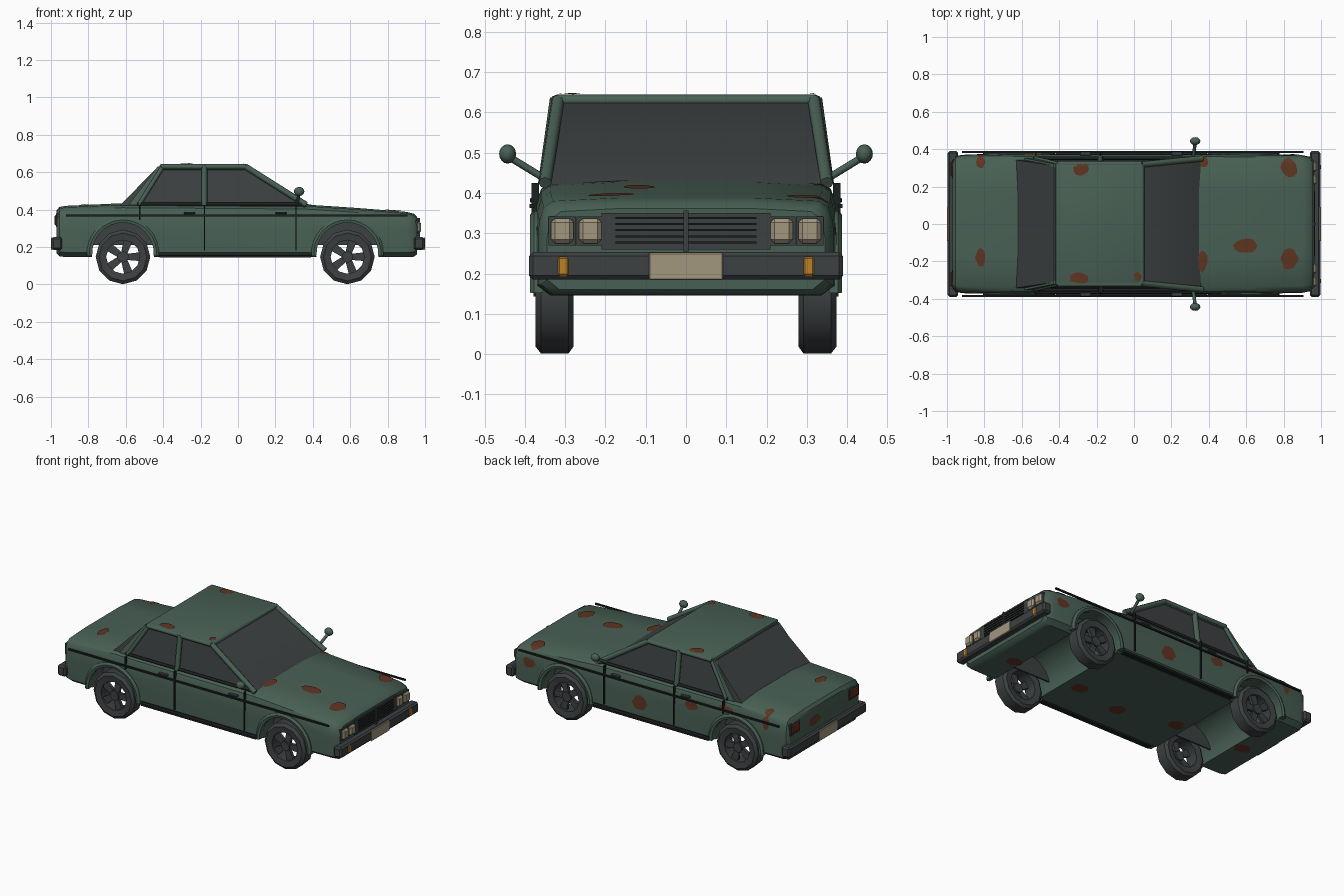
import bpy, bmesh, math, random
from mathutils import Vector, Matrix
from mathutils.bvhtree import BVHTree

if "Cube" in bpy.data.objects:
    bpy.data.objects.remove(bpy.data.objects["Cube"])

random.seed(4)

def mat(name, r, g, b):
    m = bpy.data.materials.new(name)
    m.diffuse_color = (r, g, b, 1)
    m.use_nodes = True
    m.node_tree.nodes["Principled BSDF"].inputs["Base Color"].default_value = m.diffuse_color
    return m

GREEN = mat("faded_green", .066, .118, .09)
GREY = mat("dark_grey", .046, .052, .054)
BLACK = mat("trim_black", .012, .014, .015)
CREAM = mat("lamp_cream", .36, .31, .21)
AMBER = mat("amber", .50, .22, .02)
RUST = mat("rust_brown", .115, .036, .016)
RED = mat("tail_red", .13, .025, .016)

def finish(name, bm, material, angle=35):
    bmesh.ops.recalc_face_normals(bm, faces=bm.faces[:])
    me = bpy.data.meshes.new(name)
    bm.to_mesh(me)
    bm.free()
    me.materials.append(material)
    me.shade_smooth()
    me.set_sharp_from_angle(angle=math.radians(angle))
    ob = bpy.data.objects.new(name, me)
    bpy.context.collection.objects.link(ob)
    return ob

def box(name, lo, hi, material, bevel=0, seg=1):
    bm = bmesh.new()
    bmesh.ops.create_cube(bm, size=1)
    for v in bm.verts:
        v.co = Vector([lo[i] + (v.co[i] + .5) * (hi[i] - lo[i]) for i in range(3)])
    if bevel:
        bmesh.ops.bevel(bm, geom=bm.edges[:], offset=bevel, segments=seg, profile=.5, affect='EDGES')
    return finish(name, bm, material)

def rod(name, a, b, r, material, sides=8):
    a, b = Vector(a), Vector(b)
    bm = bmesh.new()
    q = (b - a).to_track_quat('Z', 'Y').to_matrix().to_4x4()
    bmesh.ops.create_cone(bm, cap_ends=True, segments=sides, radius1=r, radius2=r,
                          depth=(b - a).length, matrix=Matrix.Translation((a + b) / 2) @ q)
    return finish(name, bm, material, 50)

def loft(name, rings, material, closed_path=False, angle=35):
    bm = bmesh.new()
    vs = [[bm.verts.new(p) for p in ring] for ring in rings]
    n = len(vs[0])
    for i in range(len(vs) if closed_path else len(vs) - 1):
        a, b = vs[i], vs[(i + 1) % len(vs)]
        for j in range(n):
            bm.faces.new((a[j], a[(j + 1) % n], b[(j + 1) % n], b[j]))
    if not closed_path:
        bm.faces.new(vs[0])
        bm.faces.new(vs[-1])
    return finish(name, bm, material, angle)

def plate(name, pts, s, y_in, y_out, material):
    # side profile (x, z) extruded in y
    return loft(name, [[(x, s * y, z) for x, z in pts] for y in (y_in, y_out)], material)

# Body shell: cross-sections lofted along the length (x, half width, bottom, top)
def section(x, w, zb, zt):
    half = [(.91 * w, zb), (w, zb + .025), (w, .29), (.99 * w, zt - .055),
            (.96 * w, zt - .022), (.90 * w, zt - .006), (.45 * w, zt + .002)]
    return [(x, y, z) for y, z in half] + [(x, -y, z) for y, z in reversed(half)]

body = loft("body_shell", [section(*s) for s in (
    (-.97, .345, .165, .395), (-.955, .362, .15, .412), (-.92, .37, .146, .418),
    (-.62, .375, .146, .432), (.36, .375, .146, .425), (.62, .374, .146, .408),
    (.90, .368, .146, .386), (.94, .36, .148, .376), (.957, .345, .16, .36))], GREEN)

# Roof
roof = box("roof_panel", (-.42, -.328, .613), (.045, .328, .644), GREEN, .012, 2)
rust_bm = bmesh.new()
rust_bm.from_mesh(body.data)
rust_bm.from_mesh(roof.data)
surface = BVHTree.FromBMesh(rust_bm)
rust_bm.free()

# Wheel wells cut right through the body
AXLES = {"front": .585, "rear": -.615}
for x in AXLES.values():
    cut = rod("well_cutter", (x, -.6, .165), (x, .6, .165), .168, GREEN, 32)
    cut.hide_render = True
    mod = body.modifiers.new("well", 'BOOLEAN')
    mod.object, mod.solver = cut, 'EXACT'
    bpy.context.view_layer.objects.active = body
    bpy.ops.object.modifier_apply(modifier=mod.name)
    bpy.data.objects.remove(cut)
body.data.set_sharp_from_angle(angle=math.radians(35))

# Greenhouse glass
def rect(x0, x1, y, z):
    return [(x0, -y, z), (x1, -y, z), (x1, y, z), (x0, y, z)]
loft("window_glass", [rect(-.64, .365, .343, .415), rect(-.428, .045, .312, .628)], GREY)

# Wheels
R, WZ = .146, .147
def wheel(name, x, s):
    prof = [(.090, .285), (.128, .279), (R, .292), (R, .360), (.128, .374), (.090, .368)]
    ang = [math.tau * i / 12 for i in range(12)]
    loft(name + "_tyre", [[(x + r * math.sin(a), s * y, WZ + r * math.cos(a)) for r, y in prof]
                          for a in ang], GREY, True, 40)
    rod(name + "_hub", (x, s * .325, WZ), (x, s * .365, WZ), .03, GREY, 10)
    for k in range(5):
        a = math.tau * k / 5 + .3
        d, t = (math.sin(a), math.cos(a)), (math.cos(a), -math.sin(a))
        pts = [(x + d[0] * r + t[0] * w, WZ + d[1] * r + t[1] * w)
               for r, w in ((.015, -.016), (.098, -.024), (.098, .024), (.015, .016))]
        plate(f"{name}_spoke_{k}", pts, s, .335, .355, GREY)

for end, x in AXLES.items():
    for side, s in (("left", 1), ("right", -1)):
        wheel(f"{end}_{side}_wheel", x, s)
        # Arch flare and inner liner
        arc = [math.radians(-4 + 188 * i / 16) for i in range(17)]
        loft(f"{end}_{side}_arch", [[(x + r * math.cos(a), s * y, .165 + r * math.sin(a))
             for r, y in ((.165, .355), (.165, .384), (.18, .388), (.193, .378), (.193, .355))]
             for a in arc], GREEN)
        a0 = math.asin(.045 / .17)
        seg = [a0 + (math.pi - 2 * a0) * i / 14 for i in range(15)]
        plate(f"{end}_{side}_well_liner", [(x + .17 * math.cos(a), .165 + .17 * math.sin(a))
              for a in seg], s, .245, .255, GREY)

# Parts repeated on both sides
for side, s in (("left", 1), ("right", -1)):
    rod(f"{side}_front_pillar", (.365, s * .35, .425), (.04, s * .318, .63), .016, GREEN)
    rod(f"{side}_middle_pillar", (-.18, s * .352, .42), (-.18, s * .322, .635), .016, GREEN)
    rod(f"{side}_rear_pillar", (-.53, s * .35, .425), (-.40, s * .32, .633), .012, GREEN)
    rod(f"{side}_roof_rail", (-.41, s * .322, .63), (.04, s * .322, .63), .014, GREEN)
    rod(f"{side}_window_sill", (-.54, s * .352, .43), (.36, s * .352, .43), .009, BLACK)
    # Rear quarter panel follows the lean of the cabin side
    quad = [(-.585, .347, .425), (-.52, .347, .425), (-.40, .316, .63), (-.43, .316, .63)]
    loft(f"{side}_quarter_panel", [[(x, s * (y + o), z) for x, y, z in quad]
                                   for o in (-.01, .006)], GREEN)
    # Rub strip, seams, handles, sill strip
    def ybox(name, x0, x1, y0, y1, z0, z1, m, bev=0):
        y0, y1 = sorted((s * y0, s * y1))
        return box(f"{side}_{name}", (x0, y0, z0), (x1, y1, z1), m, bev)
    ybox("rub_strip", -.92, .905, .379, .389, .363, .373, BLACK)
    for i, x in enumerate((-.525, -.18, .31)):
        z0 = .345 if i == 0 else .18
        ybox(f"door_seam_{i}", x - .003, x + .003, .365, .384, z0, .425, BLACK)
    for i, x in enumerate((-.26, .23)):
        ybox(f"door_handle_{i}", x - .03, x + .03, .365, .388, .376, .388, GREY, .003)
    ybox("sill_strip", -.42, .39, .35, .379, .143, .155, BLACK)
    # Mirror
    rod(f"{side}_mirror_arm", (.315, s * .345, .432), (.328, s * .44, .49), .009, GREEN)
    bm = bmesh.new()
    bmesh.ops.create_uvsphere(bm, u_segments=12, v_segments=8, radius=1, matrix=Matrix.Translation(
        (.327, s * .443, .497)) @ Matrix.Diagonal((.028, .021, .024, 1)))
    finish(f"{side}_mirror_head", bm, GREEN, 60)
    # Lamps
    for i, y in enumerate((.307, .238)):
        ybox(f"headlamp_bezel_{i}", .94, .962, y - .034, y + .034, .27, .342, GREY)
        ybox(f"headlamp_{i}", .945, .978, y - .028, y + .028, .275, .337, CREAM, .01)
    ybox("indicator", .98, 1.0, .29, .32, .193, .243, AMBER, .006)
    ybox("tail_lamp_frame", -.974, -.95, .245, .345, .305, .38, GREY, .004)
    ybox("tail_lamp", -.981, -.96, .255, .335, .315, .37, RED, .006)

# Roof header bars
for name, x in (("front", .04), ("rear", -.405)):
    rod(f"{name}_roof_bar", (x, -.322, .63), (x, .322, .63), .015, GREEN)

# Grille
box("grille_panel", (.94, -.21, .26), (.964, .21, .35), GREY)
for i in range(5):
    z = .274 + i * .0155
    box(f"grille_slat_{i}", (.955, -.175, z), (.969, .175, z + .005), BLACK)
box("grille_centre_bar", (.955, -.006, .25), (.973, .006, .356), GREY)

# Bumpers and plates
for name, s in (("front", 1), ("rear", -1)):
    x0, x1 = sorted((s * .94, s * .996))
    box(f"{name}_bumper", (x0, -.39, .185), (x1, .39, .253), GREY, .01)
    x0, x1 = sorted((s * .99, s * 1.0))
    box(f"{name}_plate", (x0, -.092, .184), (x1, .092, .252), CREAM, .003)

# Rust patches: thin blobs dropped on to the surface along a view axis
def rust(name, axis, sign, centre, ru, rv):
    d = Vector((0, 0, 0))
    d[axis] = -sign
    ua, va = [i for i in range(3) if i != axis]
    bm = bmesh.new()
    def hit(u, v):
        o = Vector((0, 0, 0))
        o[ua], o[va], o[axis] = centre[0] + u, centre[1] + v, sign * 2
        p = surface.ray_cast(o, d)[0]
        return bm.verts.new(p - d * .004) if p else None
    wob = [random.uniform(.85, 1.12) for _ in range(12)]
    rings = [[hit(ru * k * w * math.cos(math.tau * i / 12), rv * k * w * math.sin(math.tau * i / 12))
              for i, w in enumerate(wob)] for k in (.35, .7, 1)]
    faces = [rings[0]]
    for a, b in zip(rings, rings[1:]):
        faces += [[a[i], a[(i + 1) % 12], b[(i + 1) % 12], b[i]] for i in range(12)]
    for f in faces:
        if all(f) and max(v.co[axis] for v in f) - min(v.co[axis] for v in f) < .05:
            bm.faces.new(f)
    bmesh.ops.delete(bm, geom=[v for v in bm.verts if not v.link_faces], context='VERTS')
    finish(name, bm, RUST)

for i, (x, y, ru, rv) in enumerate((
        (.60, -.115, .065, .042), (.83, .30, .045, .05), (.83, -.185, .048, .055),
        (-.82, .33, .025, .033), (-.82, -.18, .027, .052), (-.285, .295, .046, .036),
        (-.29, -.29, .05, .03), (.365, -.20, .03, .055), (.375, .33, .025, .03),
        (.02, -.28, .02, .025))):
    rust(f"top_rust_{i}", 2, 1, (x, y), ru, rv)
for i, (x, y) in enumerate(((.80, -.11), (.32, -.10), (0, -.15), (-.37, -.07), (-.83, -.03))):
    rust(f"underside_rust_{i}", 2, -1, (x, y), .05, .045)
for i, (x, z, ru, rv) in enumerate(((.06, .255, .05, .045), (-.30, .335, .045, .03),
                                    (.84, .30, .045, .03), (-.54, .375, .05, .02), (-.82, .36, .025, .04))):
    rust(f"left_rust_{i}", 1, 1, (x, z), ru, rv)
rust("rear_rust", 0, -1, (.10, .32), .06, .03)
rust("roof_front_rust", 0, 1, (0, .63), .045, .006)
rust("right_roof_rust", 1, -1, (-.29, .628), .05, .01)
